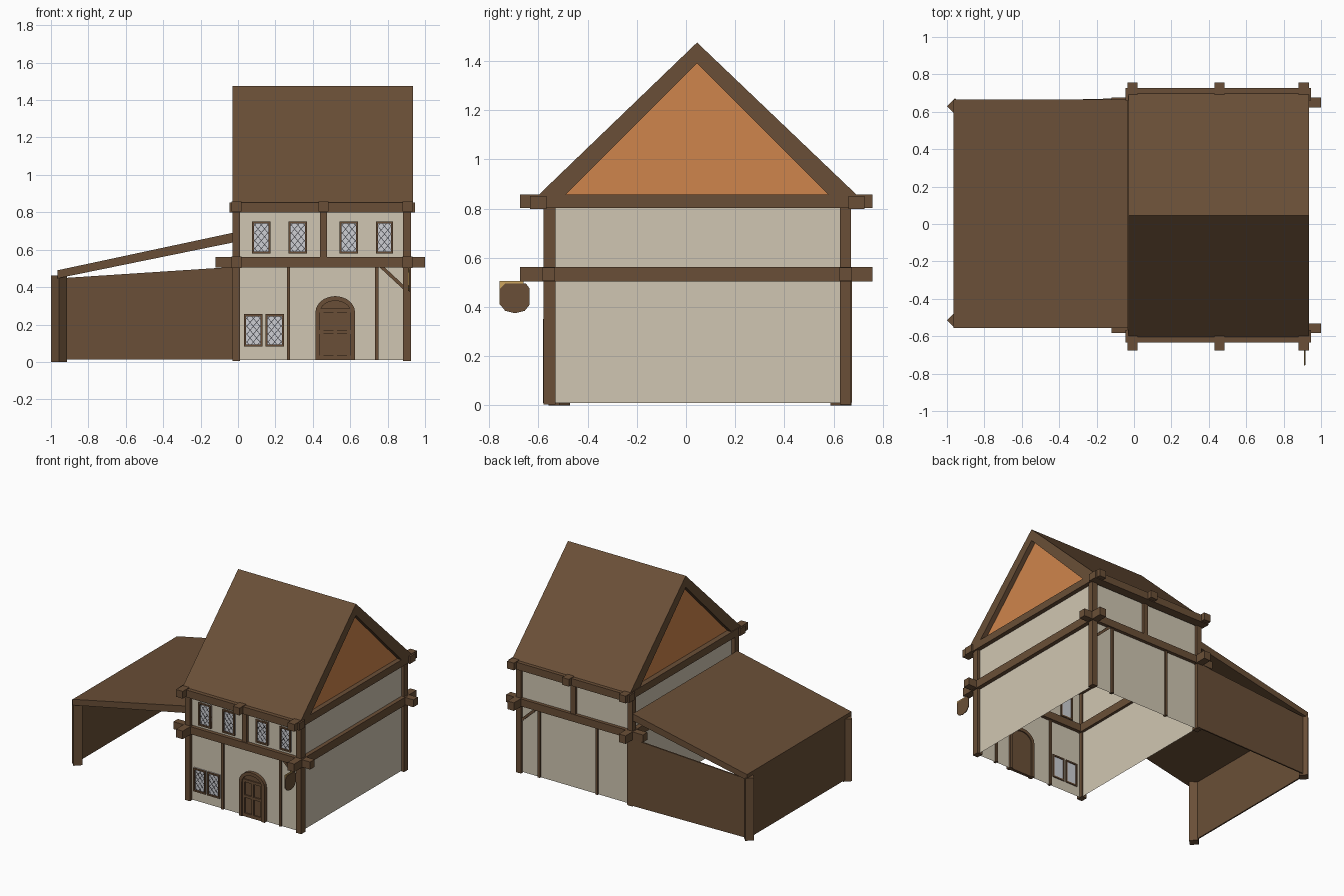
import bpy, bmesh, math
from mathutils import Vector

if "Cube" in bpy.data.objects:
    bpy.data.objects.remove(bpy.data.objects["Cube"])


def material(name, rgb):
    m = bpy.data.materials.new(name)
    lin = [((c / 255 + 0.055) / 1.055) ** 2.4 for c in rgb]
    m.diffuse_color = (*lin, 1)
    m.use_nodes = True
    m.node_tree.nodes["Principled BSDF"].inputs["Base Color"].default_value = m.diffuse_color
    return m


WOOD = material("brown wood", (106, 79, 55))
PLASTER = material("cream plaster", (208, 198, 178))
GABLE = material("orange boards", (207, 133, 76))
GLASS = material("pale glass", (205, 207, 212))
LEAD = material("dark lead", (75, 75, 80))
GOLD = material("gold trim", (205, 165, 95))


def finish(name, bm, mat):
    me = bpy.data.meshes.new(name)
    bm.to_mesh(me)
    bm.free()
    me.materials.append(mat)
    ob = bpy.data.objects.new(name, me)
    bpy.context.collection.objects.link(ob)
    return ob


def prism(name, pts, axis, a, b, mat):
    """Extrude a 2D outline along x (y,z points), y (x,z points) or z (x,y points)."""
    place = {"x": lambda p, t: (t, p[0], p[1]),
             "y": lambda p, t: (p[0], t, p[1]),
             "z": lambda p, t: (p[0], p[1], t)}[axis]
    bm = bmesh.new()
    lo = [bm.verts.new(place(p, a)) for p in pts]
    hi = [bm.verts.new(place(p, b)) for p in pts]
    bm.faces.new(lo)
    bm.faces.new(hi)
    for i in range(len(pts)):
        j = (i + 1) % len(pts)
        bm.faces.new((lo[i], lo[j], hi[j], hi[i]))
    bmesh.ops.recalc_face_normals(bm, faces=bm.faces)
    return finish(name, bm, mat)


def box(name, x0, x1, y0, y1, z0, z1, mat=WOOD):
    return prism(name, [(x0, z0), (x1, z0), (x1, z1), (x0, z1)], "y", y0, y1, mat)


def bar(name, p, q, width, y0, y1, mat=WOOD):
    """Straight strip between two (x,z) points."""
    p, q = Vector(p), Vector(q)
    d = (q - p).normalized() * width / 2
    n = Vector((-d.y, d.x))
    return prism(name, [p + n, p - n, q - n, q + n], "y", y0, y1, mat)


# House walls: open shell without floor or top
bm = bmesh.new()
ring = [(0, -0.557), (0.903, -0.557), (0.903, 0.65), (0, 0.65)]
for i in range(4):
    (ax, ay), (bx, by) = ring[i], ring[(i + 1) % 4]
    bm.faces.new([bm.verts.new(v) for v in
                  ((ax, ay, 0.01), (bx, by, 0.01), (bx, by, 0.82), (ax, ay, 0.82))])
finish("plaster_walls", bm, PLASTER)

# Corner posts
for x0, x1 in ((-0.03, 0.012), (0.883, 0.924)):
    for y0, y1 in ((-0.58, -0.53), (0.625, 0.67)):
        box("corner_post", x0, x1, y0, y1, 0.005, 0.83)

# Front and back timbers share one layout
for side, yc, s in (("front", -0.557, -1), ("back", 0.65, 1)):
    y0, y1 = yc - 0.013, yc + 0.013
    for x in (0.27, 0.742):
        box(side + "_stud", x - 0.009, x + 0.009, y0, y1, 0.01, 0.52)
    box(side + "_upper_stud", 0.438, 0.475, yc - 0.02, yc + 0.02, 0.54, 0.82)
    bar(side + "_brace", (0.755, 0.52), (0.9, 0.385), 0.018, y0, y1)
    box(side + "_floor_beam", -0.12, 1.0, yc - 0.027, yc + 0.025, 0.506, 0.561)
    yb = yc + s * 0.043
    box(side + "_eave_beam", -0.045, 0.947, yb - 0.033, yb + 0.033, 0.798, 0.852)

# Cross beams with ends sticking out
for x0, x1 in ((-0.035, 0.02), (0.88, 0.933)):
    box("side_floor_beam", x0, x1, -0.675, 0.757, 0.503, 0.563)
for x0, x1 in ((-0.035, 0.02), (0.43, 0.485), (0.88, 0.935)):
    box("roof_cross_beam", x0, x1, -0.675, 0.757, 0.803, 0.857)

# Main roof and gable boards
prism("main_roof", [(-0.605, 0.85), (0.045, 1.475), (0.7, 0.85),
                    (0.585, 0.85), (0.045, 1.39), (-0.495, 0.85)], "x", -0.03, 0.935, WOOD)
for x in (0.005, 0.892):
    prism("gable_boards", [(-0.495, 0.85), (0.585, 0.85), (0.045, 1.39)], "x", x, x + 0.008, GABLE)

# Lean-to: sloping roof, diamond-set posts, back and end walls, open front
prism("lean_to_roof", [(-0.965, 0.49), (-0.03, 0.69), (-0.03, 0.638), (-0.965, 0.447)],
      "y", -0.557, 0.665, WOOD)
for y in (-0.515, 0.63):
    r = 0.043
    prism("lean_to_post", [(-0.957 - r, y), (-0.957, y - r), (-0.957 + r, y), (-0.957, y + r)],
          "z", 0, 0.462, WOOD)
box("lean_to_end_wall", -0.965, -0.955, -0.515, 0.63, 0.012, 0.455)
back = prism("lean_to_back_wall", [(-0.957, 0.012), (0.01, 0.012), (0.01, 0.51), (-0.957, 0.447)],
             "y", 0.64, 0.65, WOOD)
for v in back.data.vertices:  # runs slightly outward to meet the house corner
    v.co.y += 0.024 * (v.co.x + 0.957) / 0.967


# Leaded windows
def window(x0, x1, z0, z1):
    f = 0.011
    box("window_glass", x0, x1, -0.562, -0.556, z0, z1, GLASS)
    for a, b in ((x0, x0 + f), (x1 - f, x1)):
        box("window_frame_side", a, b, -0.571, -0.55, z0, z1)
    for a, b in ((z0, z0 + f), (z1 - f, z1)):
        box("window_frame_rail", x0, x1, -0.571, -0.55, a, b)
    w, h = x1 - x0 - 2 * f, z1 - z0 - 2 * f
    slope = 1.2
    for k in range(-3, 6):
        c = k * 0.042 + 0.01
        ta, tb = max(0, -c / slope), min(w, (h - c) / slope)
        if tb - ta < 0.008:
            continue
        for flip in (0, 1):  # crossing diagonals clipped to the pane
            pts = [((x1 - f - t) if flip else (x0 + f + t), z0 + f + c + slope * t) for t in (ta, tb)]
            bar("window_lead", pts[0], pts[1], 0.0035, -0.5635, -0.5615, LEAD)


for x0, x1 in ((0.074, 0.175), (0.27, 0.37), (0.543, 0.642), (0.738, 0.828)):
    window(x0, x1, 0.58, 0.75)
for x0, x1 in ((0.033, 0.131), (0.146, 0.246)):
    window(x0, x1, 0.082, 0.255)


# Arched door
def arch(half, spring, rise, n=10):
    return [(0.52 + half * math.cos(math.pi * i / n), spring + rise * math.sin(math.pi * i / n))
            for i in range(n + 1)]


outer, inner = arch(0.106, 0.265, 0.087), arch(0.082, 0.265, 0.062)
prism("door_frame", [(0.626, 0.01)] + outer + [(0.414, 0.01), (0.438, 0.01)]
      + inner[::-1] + [(0.602, 0.01)], "y", -0.582, -0.545, WOOD)
prism("door_leaf", [(0.602, 0.01)] + inner + [(0.438, 0.01)], "y", -0.565, -0.552, WOOD)
for x0, x1 in ((0.438, 0.456), (0.51, 0.53), (0.584, 0.602)):
    box("door_stile", x0, x1, -0.573, -0.56, 0.01, 0.27)
for z0, z1 in ((0.01, 0.035), (0.15, 0.17), (0.265, 0.285)):
    box("door_rail", 0.438, 0.602, -0.574, -0.56, z0, z1)

# Hanging sign under the front right beam end
shield = [(-0.755, 0.475), (-0.735, 0.495), (-0.65, 0.495), (-0.635, 0.475), (-0.635, 0.41),
          (-0.655, 0.385), (-0.695, 0.375), (-0.735, 0.385), (-0.755, 0.41)]
prism("sign_board", shield, "x", 0.913, 0.918, WOOD)
prism("sign_trim", [(-0.757, 0.505), (-0.66, 0.505), (-0.66, 0.41), (-0.695, 0.38), (-0.757, 0.41)],
      "x", 0.909, 0.913, GOLD)
